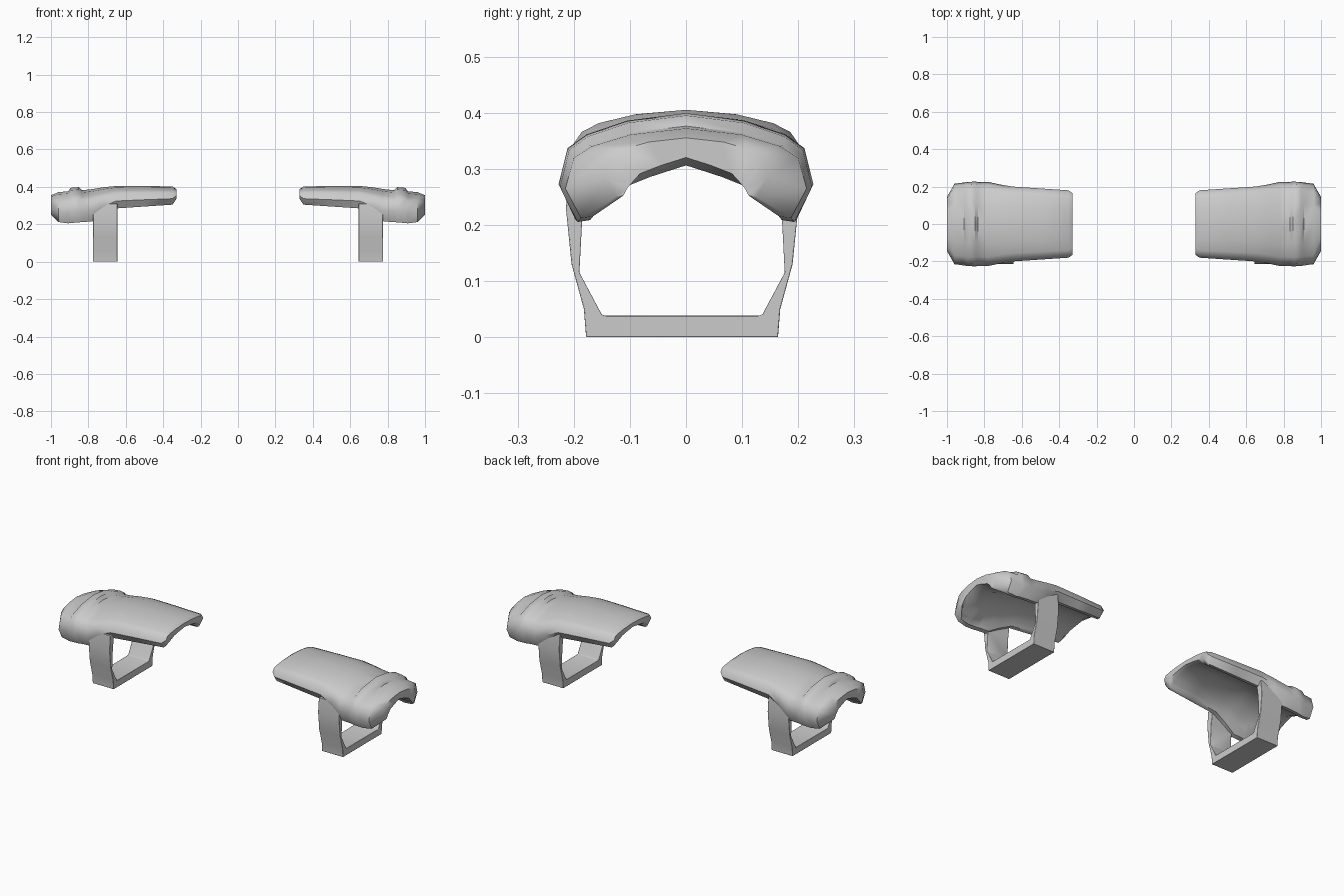
import bpy, bmesh, math

cube = bpy.data.objects.get("Cube")
if cube:
    bpy.data.objects.remove(cube)

grey = bpy.data.materials.new("plain_grey")
grey.use_nodes = True
colour = (0.6, 0.6, 0.6, 1)
grey.diffuse_color = colour
grey.node_tree.nodes["Principled BSDF"].inputs["Base Color"].default_value = colour


def loft(name, rings, angle, bevel=0):
    """Skin closed rings of points and cap both ends."""
    bm = bmesh.new()
    loops = [[bm.verts.new(p) for p in ring] for ring in rings]
    n = len(loops[0])
    for a, b in zip(loops, loops[1:]):
        for i in range(n):
            j = (i + 1) % n
            bm.faces.new((a[i], a[j], b[j], b[i]))
    # Each cap is a strip joining the outer half of the ring to the inner half
    for ring in (loops[0], loops[-1]):
        for i in range(n // 2 - 1):
            bm.faces.new((ring[i], ring[i + 1], ring[n - 2 - i], ring[n - 1 - i]))
    bmesh.ops.recalc_face_normals(bm, faces=bm.faces)
    mesh = bpy.data.meshes.new(name)
    bm.to_mesh(mesh)
    bm.free()
    mesh.materials.append(grey)
    obj = bpy.data.objects.new(name, mesh)
    bpy.context.collection.objects.link(obj)
    if bevel:
        mod = obj.modifiers.new("soft_edges", "BEVEL")
        mod.width = bevel
        mod.segments = 2
    bpy.ops.object.select_all(action="DESELECT")
    obj.select_set(True)
    bpy.context.view_layer.objects.active = obj
    bpy.ops.object.shade_smooth_by_angle(angle=math.radians(angle))
    return obj


def arch(x, w, top, low, t):
    """Cross-section of the curved guard: outer arch, then inner arch back."""
    h = top - low
    outer = [(0, top), (.46 * w, low + .93 * h), (.78 * w, low + .8 * h),
             (.93 * w, low + .67 * h), (w, low + .33 * h), (.87 * w, low)]
    inner = [(0, top - t), (.3 * w, top - t - .13 * h), (.56 * w, top - t - .27 * h),
             (.66 * w, top - t - .42 * h), (.72 * w, low + .15 * h), (.77 * w, low + .02 * h)]
    def full(half):
        return [(-y, z) for y, z in reversed(half[1:])] + half
    return [(x, y, z) for y, z in full(outer) + full(inner)[::-1]]


# Guard stations: x, half width, crown height, edge height, thickness
stations = [
    (.33, .165, .388, .335, .022), (.35, .18, .402, .305, .04),
    (.50, .19, .405, .295, .04), (.65, .20, .405, .285, .042),
    (.72, .212, .398, .25, .045), (.78, .225, .388, .215, .05),
    (.835, .225, .382, .212, .055), (.85, .227, .399, .21, .075),
    (.895, .224, .395, .207, .08), (.908, .222, .376, .205, .065),
    (.96, .215, .372, .212, .066), (1.0, .145, .355, .25, .035),
]

# Strap outline, half of it: outer side downwards, then inner side
strap_outer = [(.2, .31), (.207, .23), (.197, .13), (.175, .05), (.171, 0)]
strap_inner = [(.165, .31), (.177, .23), (.183, .115), (.143, .04), (.135, .038)]


def strap_ring(x):
    def full(half):
        return [(-y, z) for y, z in half] + [(y, z) for y, z in reversed(half)]
    return [(x, y - .007, z) for y, z in full(strap_outer) + full(strap_inner)[::-1]]


for side, s in (("left", 1), ("right", -1)):
    loft(side + "_arm_guard", [arch(s * st[0], *st[1:]) for st in stations], 50)
    loft(side + "_strap", [strap_ring(s * x) for x in (.645, .775)], 40, .008)
